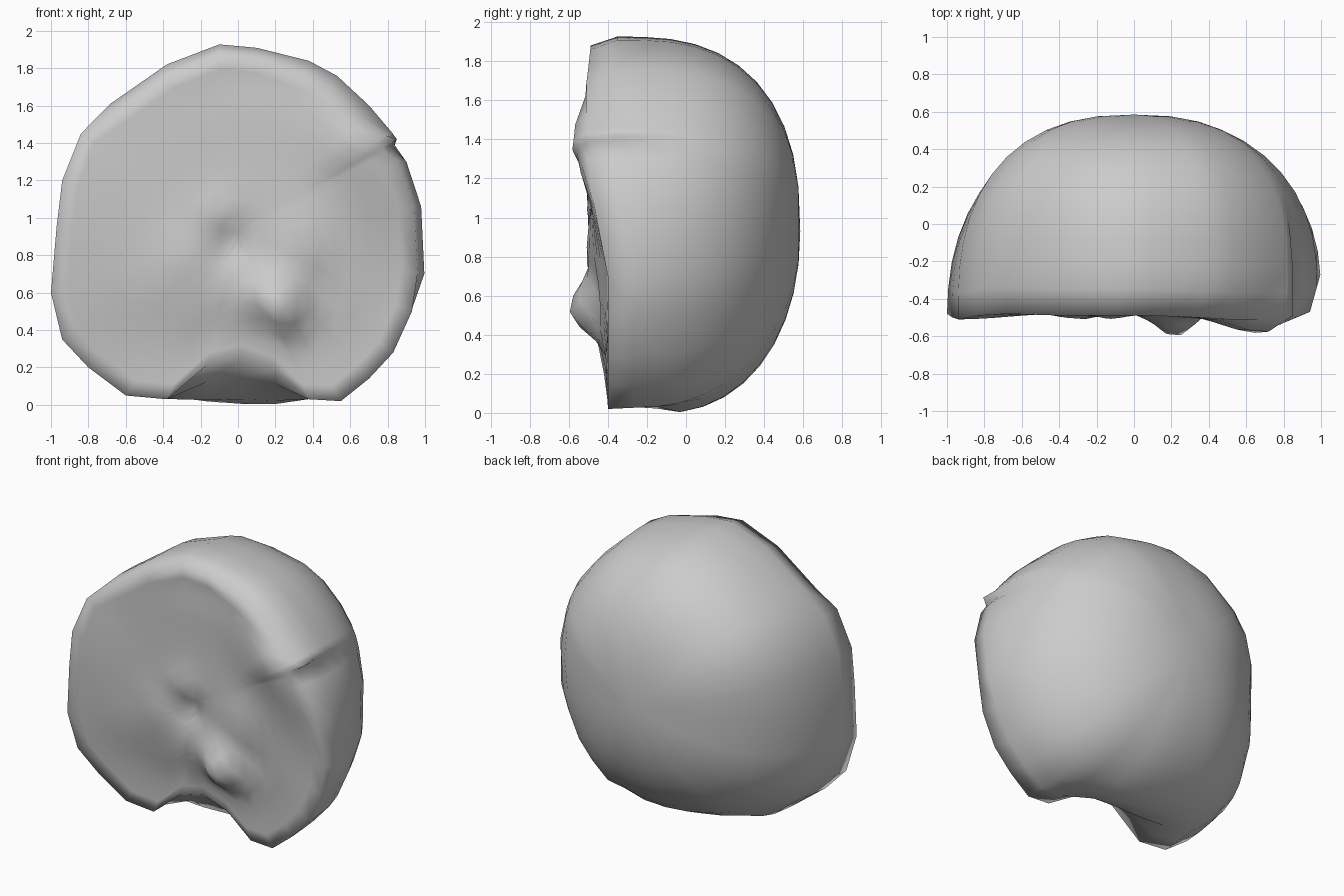
import bpy, bmesh, math

if "Cube" in bpy.data.objects:
    bpy.data.objects.remove(bpy.data.objects["Cube"])

# Outline seen from the front, clockwise from the top: x, z, and depth of the rim
RIM = [(-.1, 1.93, -.49), (.1, 1.91, -.49), (.38, 1.84, -.5), (.53, 1.76, -.51),
       (.7, 1.6, -.51), (.82, 1.46, -.51), (.85, 1.42, -.49), (.81, 1.39, -.49), (.9, 1.3, -.5),
       (.98, 1.06, -.47), (1, .7, -.4), (.93, .5, -.4), (.83, .28, -.4),
       (.7, .14, -.4), (.55, .02, -.4), (.38, .03, -.4), (.2, .0, -.41), (.02, .01, -.41),
       (-.16, .02, -.41), (-.38, .03, -.4), (-.6, .05, -.4), (-.8, .2, -.42),
       (-.94, .35, -.45), (-1, .6, -.48), (-.97, .95, -.5), (-.94, 1.2, -.51),
       (-.84, 1.45, -.49), (-.68, 1.61, -.48), (-.38, 1.82, -.49)]
CZ, BACK = 0.93, 0.585

# Soft bumps (negative) and hollows (positive) of the face: x, z, depth, radius
BUMPS = [(.22, .52, -.14, .15), (.64, 1.37, -.08, .2), (-.04, .87, .05, .1),
         (-.1, 1.02, -.03, .12), (.44, .63, .05, .1), (.35, .88, -.03, .13),
         (-.28, .8, -.03, .14), (.02, 1.75, .03, .1), (.3, .33, .03, .08)]


def smooth(t):
    t = min(1, max(0, t))
    return t * t * (3 - 2 * t)


def lift(x, y, z):
    """Arch cut into the lower front edge."""
    fade = min(1, max(0, (-.12 - y) / .28))
    return max(z, .26 * (1 - (x / .4) ** 2) * fade) if abs(x) < .4 and z < .5 else z


def inset(i, x, z):
    """The front edge sits a little inside the outline at the top and right."""
    if z > 1.5:
        z -= .05
    if 2 <= i <= 5:
        x, z = x - .03, z - .02
    if i in (8, 9, 10):
        x *= .96
    return x, z


def heal(i, x, amount):
    """Fades the nick in the right edge away from the rim."""
    return x + {6: -.005, 7: .055}.get(i, 0) * amount


def face_depth(x, z, rim_y, s):
    base = -.42 - .06 * smooth((z - .2) / .5)
    y = rim_y + (base - rim_y) * smooth((1 - s) * 1.7)
    if s < 1:
        for bx, bz, d, r in BUMPS:
            y += d * math.exp(-((x - bx) ** 2 + (z - bz) ** 2) / r ** 2)
    return y


def dome_radius(a, y):
    """Width of the dome at depth y along angle a; each side has its own curve."""
    c, s = math.cos(a), math.sin(a)
    start = (-.3 if c > 0 else -.45) * c * c + (-.25 if s > 0 else -.13) * s * s
    power = (2.15 if c > 0 else 2.25) * c * c + (2.42 if s > 0 else 2.12) * s * s
    power += (.3 if s > 0 else -.05) * abs(2 * s * c)
    u = min(1, max(0, (y - start) / (BACK - start)))
    return (1 - u ** power) ** (1 / power)


bm = bmesh.new()
n = len(RIM)
rings = []

# Front face: rings running from the middle out to the rim
FRONT = 11
for j in range(1, FRONT + 1):
    s = j / FRONT
    ring = []
    for i, (x, z, y) in enumerate(RIM):
        x, z = inset(i, x, z)
        z = lift(x, y, z)
        x = heal(i, x, min(1, (1 - s) * 11))
        px, pz = x * s, CZ + (z - CZ) * s
        ring.append(bm.verts.new((px, face_depth(px, pz, y, s), pz)))
    rings.append(ring)

# Domed back: rings running from the rim to the rear
STEPS = 12
for k in range(1, STEPS):
    u = math.sin(k / STEPS * math.pi / 2)
    ring = []
    for i, (x, z, y0) in enumerate(RIM):
        x = heal(i, x, min(1, u * 1.6))
        a = math.atan2(z - CZ, x)
        round_off = .6 * u                      # outline turns circular towards the rear
        x += (.98 * math.cos(a) - x) * round_off
        z += (CZ + .97 * math.sin(a) - z) * round_off
        y = y0 + (BACK - y0) * u
        r = dome_radius(a, y)
        px, pz = x * r, CZ + (z - CZ) * r
        ring.append(bm.verts.new((px, y, max(0, lift(px, y, pz)))))
    rings.append(ring)

# Skin between the rings and the two closing fans
for a, b in zip(rings, rings[1:]):
    for i in range(n):
        j = (i + 1) % n
        bm.faces.new((a[i], a[j], b[j], b[i]))
front = bm.verts.new((0, face_depth(0, CZ, -.48, 0), CZ))
rear = bm.verts.new((0, BACK, CZ))
for i in range(n):
    j = (i + 1) % n
    bm.faces.new((front, rings[0][j], rings[0][i]))
    bm.faces.new((rear, rings[-1][i], rings[-1][j]))
bmesh.ops.recalc_face_normals(bm, faces=bm.faces)

mesh = bpy.data.meshes.new("domed_shell")
bm.to_mesh(mesh)
bm.free()
shell = bpy.data.objects.new("domed_shell", mesh)
bpy.context.collection.objects.link(shell)
mesh.polygons.foreach_set("use_smooth", [True] * len(mesh.polygons))
